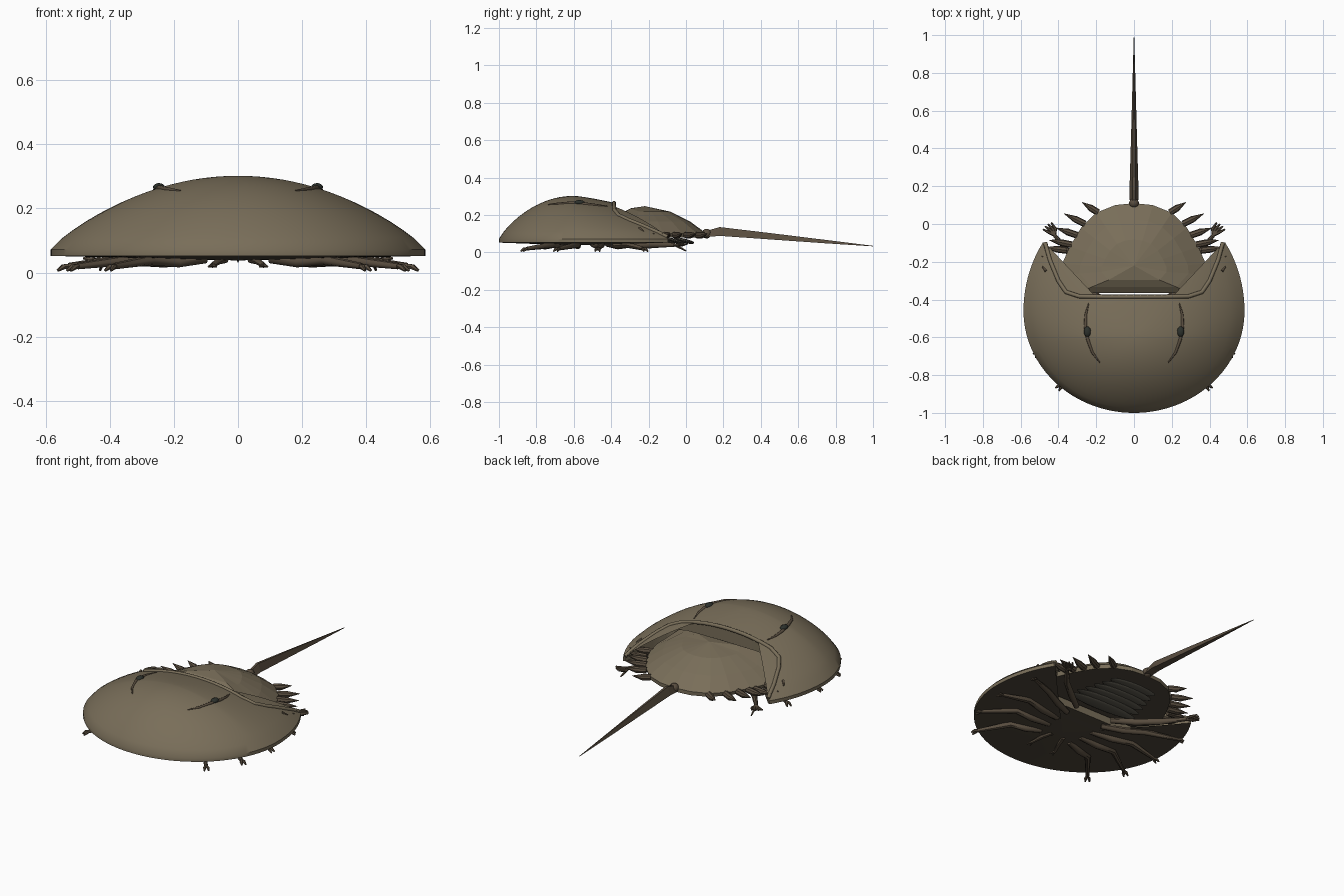
import bpy, bmesh, math
from mathutils import Vector

if "Cube" in bpy.data.objects:
    bpy.data.objects.remove(bpy.data.objects["Cube"])

def mat(name, c):
    m = bpy.data.materials.new(name)
    m.diffuse_color = (*c, 1)
    m.use_nodes = True
    m.node_tree.nodes["Principled BSDF"].inputs["Base Color"].default_value = m.diffuse_color
    return m

SHELL = mat("shell", (0.19, 0.155, 0.10))
UNDER = mat("underside", (0.075, 0.06, 0.042))
LIMB = mat("limb", (0.10, 0.075, 0.05))
GILL = mat("gill", (0.12, 0.11, 0.085))
EYE = mat("eye", (0.025, 0.03, 0.025))

def finish(name, bm, *mats, angle=None):
    bmesh.ops.recalc_face_normals(bm, faces=bm.faces)
    me = bpy.data.meshes.new(name)
    bm.to_mesh(me)
    bm.free()
    ob = bpy.data.objects.new(name, me)
    bpy.context.collection.objects.link(ob)
    for m in mats:
        me.materials.append(m)
    if angle:
        bpy.ops.object.select_all(action='DESELECT')
        ob.select_set(True)
        bpy.context.view_layer.objects.active = ob
        bpy.ops.object.shade_smooth_by_angle(angle=math.radians(angle))
    return ob

def loft(bm, rings):
    """Join closed rings of points; returns the vertex rings."""
    vr = [[bm.verts.new(p) for p in r] for r in rings]
    for a, b in zip(vr, vr[1:]):
        for i in range(len(a)):
            j = (i + 1) % len(a)
            bm.faces.new((a[i], a[j], b[j], b[i]))
    return vr

def tube(bm, pts, radii, n=8, flat=1.0):
    pts = [Vector(p) for p in pts]
    rings = []
    for i, p in enumerate(pts):
        d = (pts[min(i + 1, len(pts) - 1)] - pts[max(i - 1, 0)]).normalized()
        u = d.cross(Vector((0, 0, 1))).normalized()
        v = u.cross(d)
        rings.append([p + radii[i] * (u * math.cos(a) + v * math.sin(a) * flat)
                      for a in (2 * math.pi * k / n for k in range(n))])
    vr = loft(bm, rings)
    bm.faces.new(vr[0])
    bm.faces.new(vr[-1])

def mirror_path(pts, s):
    return [(s * x, y, z) for x, y, z in pts]

# Head shield: skewed dome over an oval rim, notched at the back
CY, APEX, A = -0.46, -0.6, 0.585

def inside(x, y):
    b = 0.54 if y < CY else 0.64
    return (x / A) ** 2 + ((y - CY) / b) ** 2

def dome(x, y):
    lo, hi = 1e-4, 1.0
    for _ in range(24):
        s = (lo + hi) / 2
        if inside(x / s, APEX + (y - APEX) / s) > 1:
            lo = s
        else:
            hi = s
    back = max(0, y - APEX) / (math.hypot(x, y - APEX) + 1e-6)
    return 0.072 + 0.23 * max(0, 1 - hi ** (2 - 0.7 * back)) ** 0.85

notch = [(0.47, -0.10), (0.445, -0.19), (0.40, -0.30), (0.36, -0.36), (0.29, -0.383),
         (0.15, -0.385), (0, -0.385)]
fine = []
for (x0, y0), (x1, y1) in zip(notch, notch[1:]):
    fine += [(x0 + (x1 - x0) * k / 4, y0 + (y1 - y0) * k / 4) for k in range(4)]
half = []
for k in range(41):
    t = math.radians(-90 + 124.5 * k / 40)
    half.append((A * math.cos(t), CY + (0.54 if t < 0 else 0.64) * math.sin(t)))
half += fine + [(0, -0.385)]
outline = half + [(-x, y) for x, y in half[-2:0:-1]]

bm = bmesh.new()
N = 16
rings = [[(x, y, 0.052) for x, y in outline]]
for k in range(N):
    s = 1 - k / N
    rings.append([(x * s, APEX + (y - APEX) * s, dome(x * s, APEX + (y - APEX) * s))
                  for x, y in outline])
vr = loft(bm, rings)
top = bm.verts.new((0, APEX, 0.302))
for i in range(len(outline)):
    bm.faces.new((vr[-1][i], vr[-1][(i + 1) % len(outline)], top))
# dark underside, slightly bulged
low = loft(bm, [[(x * s, APEX + (y - APEX) * s, z) for x, y in outline]
                for s, z in ((1, 0.052), (0.6, 0.046), (0.25, 0.04))])
c = bm.verts.new((0, APEX, 0.038))
for i in range(len(outline)):
    bm.faces.new((low[-1][i], low[-1][(i + 1) % len(outline)], c))
bmesh.ops.remove_doubles(bm, verts=vr[0] + low[0], dist=1e-5)
for f in bm.faces:
    f.material_index = 1 if max(v.co.z for v in f.verts) < 0.053 else 0
finish("head_shield", bm, SHELL, UNDER, angle=40)

# Raised lip along the notch
bm = bmesh.new()
lip = fine + [(0, -0.385)] + [(-x, y) for x, y in fine[::-1]]
tube(bm, [(x, y, dome(x, y)) for x, y in lip], [0.011] * len(lip))
finish("shield_lip", bm, SHELL, angle=50)

# Eyes with their ridges, and small horn ticks
for s, side in ((1, "left"), (-1, "right")):
    bm = bmesh.new()
    path = [(0.24, -0.42), (0.255, -0.48), (0.257, -0.54), (0.245, -0.61), (0.22, -0.68), (0.18, -0.735)]
    tube(bm, [(s * x, y, dome(x, y)) for x, y in path], [0.003, 0.007, 0.009, 0.009, 0.007, 0.003])
    tube(bm, [(s * x, y, dome(x, y)) for x, y in ((0.485, -0.225), (0.465, -0.25))], [0.003, 0.008])
    finish("eye_ridge_" + side, bm, LIMB, angle=50)
    bm = bmesh.new()
    bmesh.ops.create_uvsphere(bm, u_segments=14, v_segments=8, radius=1)
    for v in bm.verts:
        v.co = Vector((s * 0.247 + v.co.x * 0.019, -0.57 + v.co.y * 0.028,
                       dome(0.247, -0.57) + 0.003 + v.co.z * 0.013))
    finish("eye_" + side, bm, EYE, angle=60)

# Faceted abdomen plate
edge = [(0, 0.11, 0.10), (0.10, 0.10, 0.10), (0.20, 0.06, 0.10), (0.28, -0.02, 0.10),
        (0.34, -0.12, 0.10), (0.38, -0.21, 0.10), (0.385, -0.27, 0.11), (0.30, -0.365, 0.185),
        (0, -0.365, 0.19)]
ring = edge + mirror_path(edge[-2:0:-1], -1)
bm = bmesh.new()
vr = loft(bm, [[(x * 0.97, y, 0.078) for x, y, z in ring]] +
          [[(x * t, -0.24 + (y + 0.24) * t, z + (0.247 - z) * (1 - t * t)) for x, y, z in ring]
           for t in (1, 0.75, 0.45)])
top = bm.verts.new((0, -0.22, 0.247))
for i in range(len(ring)):
    bm.faces.new((vr[-1][i], vr[-1][(i + 1) % len(ring)], top))
base = bm.faces.new(vr[0])
base.material_index = 1
finish("abdomen", bm, SHELL, UNDER)

# Edge spines
bm = bmesh.new()
spines = [((0.19, 0.06), (0.275, 0.115)), ((0.26, 0.0), (0.37, 0.055)), ((0.30, -0.06), (0.415, -0.02)),
          ((0.33, -0.11), (0.45, -0.085)), ((0.355, -0.14), (0.475, -0.125)), ((0.37, -0.22), (0.49, -0.17))]
for s in (1, -1):
    for (x0, y0), (x1, y1) in spines:
        mx, my = x0 + (x1 - x0) * 0.45, y0 + (y1 - y0) * 0.45
        tube(bm, mirror_path([(x0, y0, 0.092), (mx, my, 0.092), (x1, y1, 0.10)], s), [0.018, 0.018, 0.001])
finish("abdomen_spines", bm, LIMB, angle=40)

# Tail spike with ball joint
bm = bmesh.new()
tail = [(0.11, 0.022, 0.082, 0.115), (0.18, 0.024, 0.088, 0.135), (0.45, 0.016, 0.069, 0.103),
        (0.75, 0.008, 0.048, 0.066), (1.0, 0.001, 0.032, 0.035)]
vr = loft(bm, [[(-w, y, z0), (w, y, z0), (w * 0.3, y, z1), (-w * 0.3, y, z1)] for y, w, z0, z1 in tail])
bm.faces.new(vr[0])
bm.faces.new(vr[-1])
finish("tail_spike", bm, LIMB)
bm = bmesh.new()
bmesh.ops.create_uvsphere(bm, u_segments=14, v_segments=8, radius=0.026)
bmesh.ops.translate(bm, verts=bm.verts, vec=(0, 0.11, 0.1))
finish("tail_joint", bm, LIMB, angle=60)

# Walking legs with pincers, rear pair with toe fans
legs = [((0.10, -0.66), (0.27, -0.71), (0.385, -0.85)), ((0.11, -0.58), (0.34, -0.58), (0.50, -0.68)),
        ((0.12, -0.50), (0.36, -0.45), (0.53, -0.47)), ((0.12, -0.42), (0.34, -0.31), (0.50, -0.23)),
        ((0.12, -0.34), (0.33, -0.17), (0.42, -0.06))]
for s, side in ((1, "left"), (-1, "right")):
    for i, (a, k, f) in enumerate(legs):
        bm = bmesh.new()
        rear = i == 4
        zf = 0.04 if rear else 0.02
        mid = ((a[0] + k[0]) / 2, (a[1] + k[1]) / 2)
        tube(bm, mirror_path([(*a, 0.045), (*mid, 0.035), (*k, 0.04), (*f, zf)], s),
             [0.016, 0.019, 0.017, 0.010])
        ang = math.atan2(f[1] - k[1], f[0] - k[0])
        for d in ((-0.6, -0.2, 0.2, 0.6) if rear else (-0.5, 0.5)):
            L = 0.07 if rear else 0.035
            b = ang + 0.2 * rear + d
            m = (f[0] + 0.5 * L * math.cos(b), f[1] + 0.5 * L * math.sin(b), zf - 0.002)
            e = (f[0] + L * math.cos(ang + d * 0.7), f[1] + L * math.sin(ang + d * 0.7),
                 0.045 if rear else 0.006)
            tube(bm, mirror_path([(*f, zf), m, e], s), [0.008, 0.009, 0.004], 6)
        if rear:
            tube(bm, mirror_path([(*f, zf), (0.43, 0.0, 0.008)], s), [0.009, 0.004], 6)
        finish(f"leg_{i + 1}_{side}", bm, LIMB, angle=45)
    # small front feeding limbs
    bm = bmesh.new()
    tube(bm, mirror_path([(0.04, -0.64, 0.04), (0.06, -0.70, 0.036), (0.08, -0.76, 0.022)], s),
         [0.011, 0.011, 0.008])
    for dx in (-0.012, 0.012):
        tube(bm, mirror_path([(0.08, -0.755, 0.024), (0.08 + dx, -0.79, 0.018)], s), [0.007, 0.003], 6)
    finish("feeler_" + side, bm, LIMB, angle=45)

# Overlapping gill plates
for i in range(6):
    bm = bmesh.new()
    w, y = 0.23 - 0.016 * i, -0.27 + 0.052 * i
    bmesh.ops.create_uvsphere(bm, u_segments=20, v_segments=8, radius=1)
    for v in bm.verts:
        p = v.co.copy()
        v.co = Vector((p.x * w, y + p.y * 0.055, 0.062 + p.z * 0.012 - p.y * 0.012))
    finish(f"gill_plate_{i + 1}", bm, GILL, angle=50)
